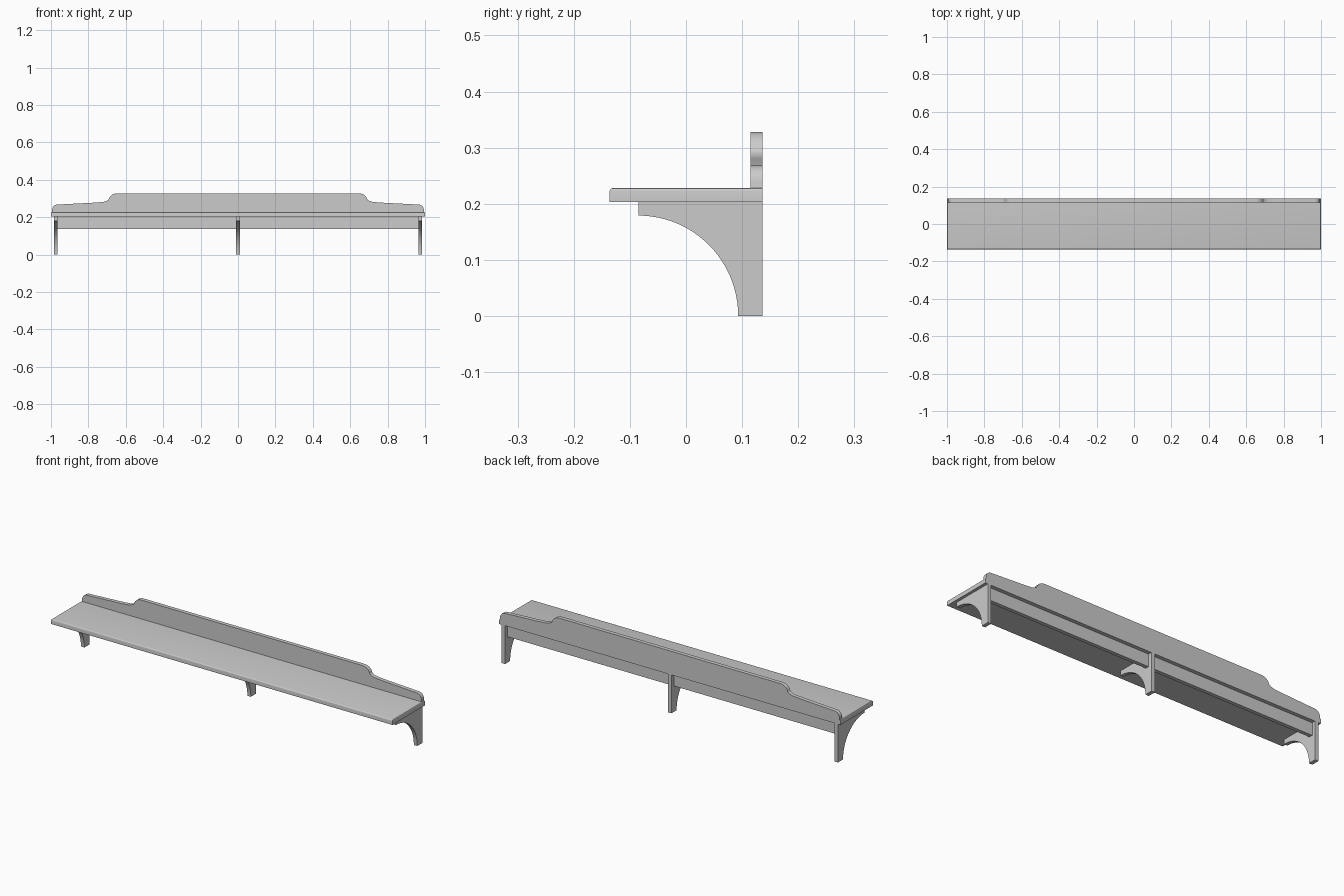
import bpy, bmesh, math
from mathutils import Vector

if "Cube" in bpy.data.objects:
    bpy.data.objects.remove(bpy.data.objects["Cube"])

paint = bpy.data.materials.new("light grey")
paint.diffuse_color = (0.6, 0.6, 0.6, 1)
paint.use_nodes = True
paint.node_tree.nodes["Principled BSDF"].inputs["Base Color"].default_value = paint.diffuse_color


def finish(name, bm, smooth=True):
    bmesh.ops.recalc_face_normals(bm, faces=bm.faces)
    me = bpy.data.meshes.new(name)
    bm.to_mesh(me)
    bm.free()
    me.materials.append(paint)
    ob = bpy.data.objects.new(name, me)
    bpy.context.collection.objects.link(ob)
    if smooth:
        bpy.ops.object.select_all(action='DESELECT')
        ob.select_set(True)
        bpy.context.view_layer.objects.active = ob
        bpy.ops.object.shade_smooth_by_angle(angle=math.radians(30))
    return ob


def extrude(name, points, offset):
    """Fill a closed outline and sweep it along the offset."""
    bm = bmesh.new()
    face = bm.faces.new([bm.verts.new(p) for p in points])
    new = bmesh.ops.extrude_face_region(bm, geom=[face])
    verts = [g for g in new["geom"] if isinstance(g, bmesh.types.BMVert)]
    bmesh.ops.translate(bm, verts=verts, vec=Vector(offset))
    return finish(name, bm)


def box_outline(x0, x1, y, z0, z1):
    return [(x0, y, z0), (x1, y, z0), (x1, y, z1), (x0, y, z1)]


def arc(cx, cz, rx, rz, a0, a1, n):
    angles = [math.radians(a0 + (a1 - a0) * i / n) for i in range(n + 1)]
    return [(cx + rx * math.cos(a), cz + rz * math.sin(a)) for a in angles]


# Shelf board, rounded along the top front and top side edges
bm = bmesh.new()
bmesh.ops.create_cube(bm, size=1)
for v in bm.verts:
    v.co = Vector((v.co.x * 2, v.co.y * 0.272, 0.2155 + v.co.z * 0.025))
edges = [e for e in bm.edges
         if all(v.co.z > 0.22 for v in e.verts)
         and not all(v.co.y > 0.1 for v in e.verts)]
bmesh.ops.bevel(bm, geom=edges, offset=0.005, segments=3, profile=0.5, affect='EDGES')
finish("shelf_board", bm)

# Back board: rounded ends, gentle slope, S-curve up to a flat raised middle
left = [(-0.995, 0.227)]
left += arc(-0.965, 0.238, 0.029, 0.030, 180, 95, 7)
left += [(-0.77, 0.278)]
left += arc(-0.735, 0.306, 0.048, 0.025, -85, -25, 6)
left += arc(-0.647, 0.288, 0.045, 0.040, 165, 90, 7)
outline = left + [(-x, z) for x, z in reversed(left)]
extrude("back_board", [(x, 0.115, z) for x, z in outline], (0, 0.021, 0))

# Brackets with a quarter-circle cut-out
side = [(0.136, 0.0), (0.136, 0.203), (-0.085, 0.203)]
side += arc(-0.085, 0.0, 0.178, 0.179, 90, 0, 24)
for name, x in (("left_bracket", -0.975), ("middle_bracket", 0), ("right_bracket", 0.975)):
    extrude(name, [(x - 0.01, y, z) for y, z in side], (0.02, 0, 0))

# Rails under the shelf between the brackets
for name, s in (("left_rail", -1), ("right_rail", 1)):
    extrude(name, box_outline(s * 0.01, s * 0.965, 0.096, 0.137, 0.203), (0, 0.02, 0))
